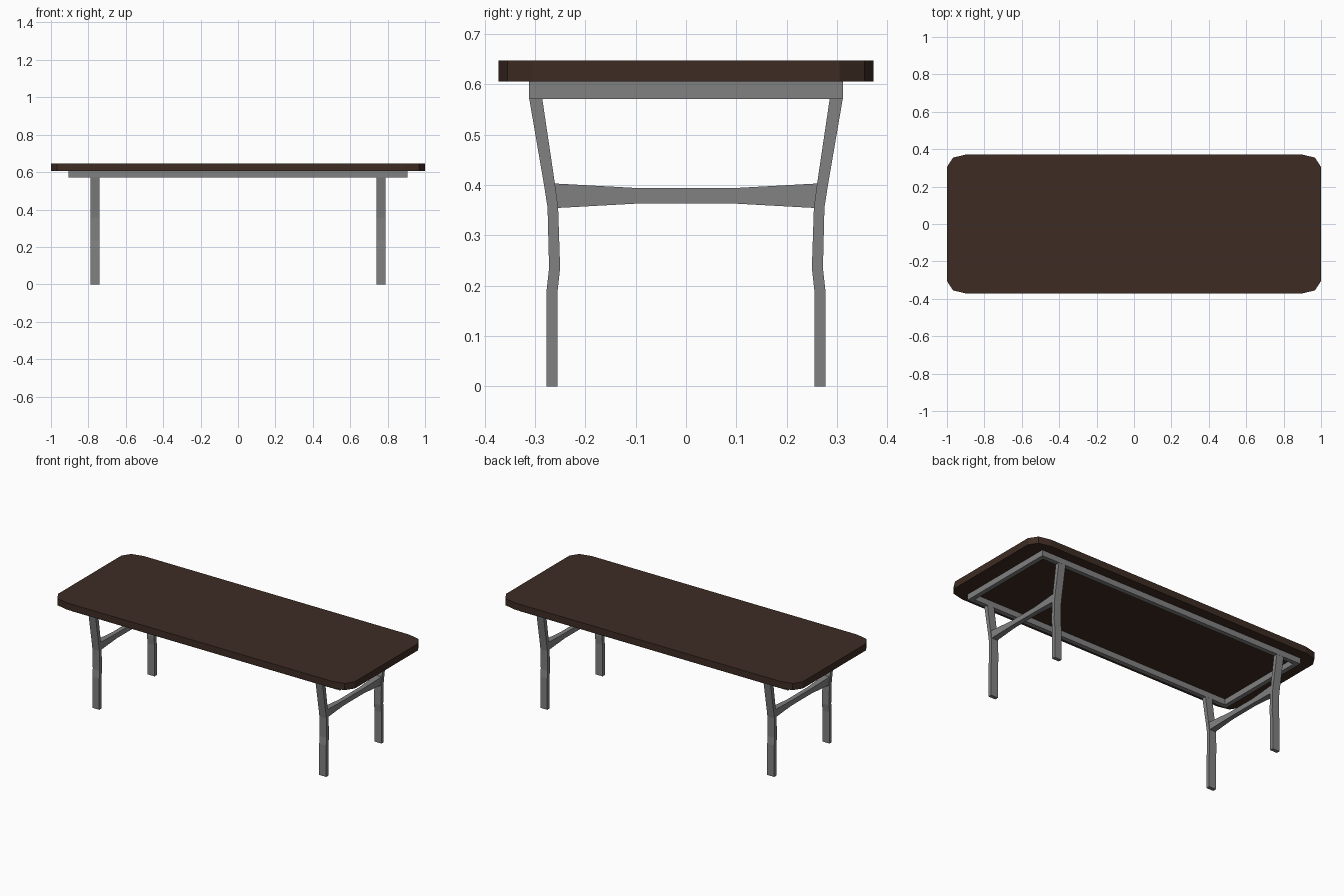
import bpy

if "Cube" in bpy.data.objects:
    bpy.data.objects.remove(bpy.data.objects["Cube"])


def material(name, rgb):
    m = bpy.data.materials.new(name)
    m.diffuse_color = (*rgb, 1)
    m.use_nodes = True
    m.node_tree.nodes["Principled BSDF"].inputs["Base Color"].default_value = m.diffuse_color
    return m


WOOD = material("dark brown wood", (0.048, 0.025, 0.017))
METAL = material("grey metal", (0.22, 0.22, 0.22))


def loft(name, sections, mat):
    """Closed solid skinned through cross-sections with equal point counts."""
    n = len(sections[0])
    verts = [p for s in sections for p in s]
    faces = [tuple(range(n))[::-1],
             tuple(range((len(sections) - 1) * n, len(sections) * n))]
    for k in range(len(sections) - 1):
        for i in range(n):
            j = (i + 1) % n
            faces.append((k * n + i, k * n + j, (k + 1) * n + j, (k + 1) * n + i))
    mesh = bpy.data.meshes.new(name)
    mesh.from_pydata(verts, [], faces)
    mesh.materials.append(mat)
    ob = bpy.data.objects.new(name, mesh)
    bpy.context.collection.objects.link(ob)
    return ob


def mirror(ob, x=False, y=False):
    mod = ob.modifiers.new("mirror", 'MIRROR')
    mod.use_axis = (x, y, False)
    return ob


# Table top with faceted rounded corners
corner = [(1.0, 0.305), (0.967, 0.355), (0.895, 0.372)]
outline = (corner + [(-x, y) for x, y in corner[::-1]]
           + [(-x, -y) for x, y in corner] + [(x, -y) for x, y in corner[::-1]])
loft("table_top", [[(x, y, z) for x, y in outline] for z in (0.606, 0.647)], WOOD)


# Under-frame: a rectangular ring of rails
def rect(x, y, z):
    return [(x, y, z), (-x, y, z), (-x, -y, z), (x, -y, z)]


top, bottom = 0.606, 0.571
ring = [rect(0.905, 0.312, bottom), rect(0.905, 0.312, top),
        rect(0.878, 0.285, top), rect(0.878, 0.285, bottom)]
verts = [p for r in ring for p in r]
faces = [(k * 4 + i, k * 4 + (i + 1) % 4,
          (k + 1) % 4 * 4 + (i + 1) % 4, (k + 1) % 4 * 4 + i)
         for k in range(4) for i in range(4)]
mesh = bpy.data.meshes.new("frame_rails")
mesh.from_pydata(verts, [], [f[::-1] for f in faces])
mesh.materials.append(METAL)
bpy.context.collection.objects.link(bpy.data.objects.new("frame_rails", mesh))

# Bent legs: height, inner y, outer y
bends = [(0.0, 0.255, 0.277), (0.19, 0.255, 0.277), (0.235, 0.250, 0.272),
         (0.355, 0.254, 0.275), (0.40, 0.260, 0.282), (0.575, 0.286, 0.312)]
x0, x1 = 0.741, 0.788
mirror(loft("legs", [[(x0, a, z), (x1, a, z), (x1, b, z), (x0, b, z)]
                     for z, a, b in bends], METAL), x=True, y=True)

# Cross bars, flared where they meet the legs: y, low z, high z, half width
flare = [(-0.262, 0.354, 0.403, 0.02), (-0.098, 0.363, 0.394, 0.014),
         (0.098, 0.363, 0.394, 0.014), (0.262, 0.354, 0.403, 0.02)]
xc = (x0 + x1) / 2
mirror(loft("cross_bars", [[(xc - w, y, a), (xc - w, y, b), (xc + w, y, b), (xc + w, y, a)]
                           for y, a, b, w in flare], METAL), x=True)

# Consistent outward normals
import bmesh
for ob in bpy.context.collection.objects:
    bm = bmesh.new()
    bm.from_mesh(ob.data)
    bmesh.ops.recalc_face_normals(bm, faces=bm.faces)
    bm.to_mesh(ob.data)
    bm.free()
